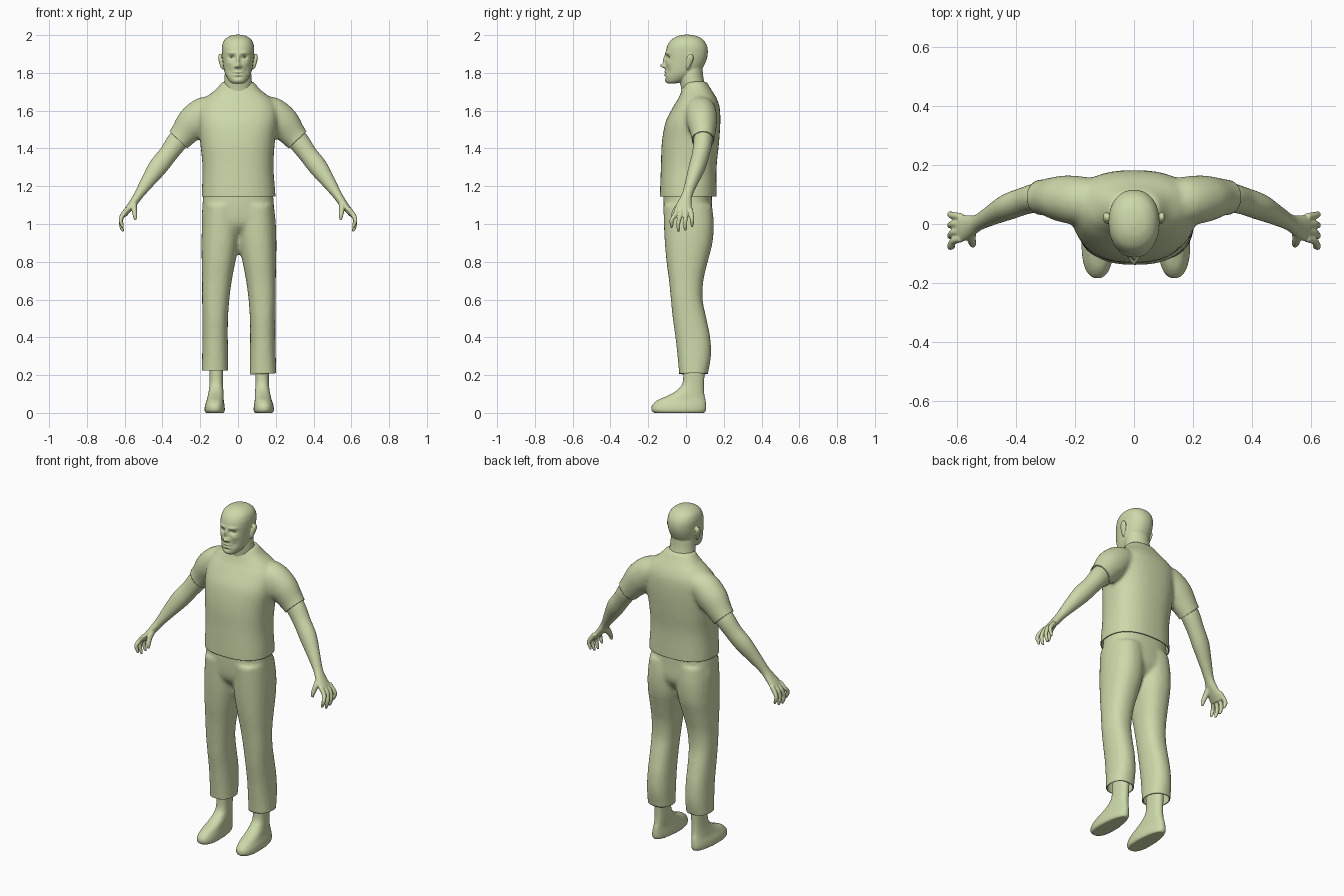
import bpy, bmesh, math
from mathutils import Vector

cube = bpy.data.objects.get("Cube")
if cube:
    bpy.data.objects.remove(cube, do_unlink=True)

mat = bpy.data.materials.new("pale_green_clay")
mat.use_nodes = True
colour = (0.61, 0.69, 0.40, 1)
mat.diffuse_color = colour
bsdf = next(n for n in mat.node_tree.nodes if n.type == 'BSDF_PRINCIPLED')
bsdf.inputs["Base Color"].default_value = colour
bsdf.inputs["Roughness"].default_value = 0.7


def spline(rows, steps=6):
    """Smoothly interpolate rows of numbers."""
    r = [Vector(q) for q in rows]
    r = [r[0]] + r + [r[-1]]
    out = []
    for a, b, c, d in zip(r, r[1:], r[2:], r[3:]):
        for i in range(steps):
            t = i / steps
            out.append(0.5 * (2 * b + (c - a) * t + (2 * a - 5 * b + 4 * c - d) * t ** 2
                              + (3 * b - a - 3 * c + d) * t ** 3))
    return out + [r[-1]]


def skin(bm, rings):
    loops = [[bm.verts.new(p) for p in ring] for ring in rings]
    n = len(loops[0])
    for a, b in zip(loops, loops[1:]):
        for i in range(n):
            j = (i + 1) % n
            bm.faces.new((a[i], a[j], b[j], b[i]))
    bm.faces.new(loops[0])
    bm.faces.new(loops[-1])


def unit_ring(p=2, n=40):
    for i in range(n):
        c, s = math.cos(math.tau * i / n), math.sin(math.tau * i / n)
        yield (math.copysign(abs(c) ** (2 / p), c), math.copysign(abs(s) ** (2 / p), s))


def loft(bm, rows, p=2, side=1, shift=0, taper=0):
    """Level rings; each row is x min, x max, y min, y max, z."""
    rings = []
    for x0, x1, y0, y1, z in spline(rows):
        rings.append([(side * ((x0 + x1) / 2 + (x1 - x0) / 2 * c * (1 - taper * (s + 1) / 2)) + shift,
                       (y0 + y1) / 2 + (y1 - y0) / 2 * s, z) for c, s in unit_ring(p)])
    skin(bm, rings)


def tube(bm, rows, side=1):
    """Rings across a path; each row is x, y, z, radius across, radius front to back."""
    pts = spline(rows)
    rings = []
    for i, q in enumerate(pts):
        d = Vector(pts[min(i + 1, len(pts) - 1)][:3]) - Vector(pts[max(i - 1, 0)][:3])
        d.normalize()
        v = Vector((0, 1, 0))
        v = (v - d * v.dot(d)).normalized()
        u = v.cross(d)
        ring = [Vector(q[:3]) + u * q[3] * c + v * q[4] * s for c, s in unit_ring(n=24)]
        rings.append([(side * k.x, k.y, k.z) for k in ring])
    skin(bm, rings)


def build(name, bm, voxel, smooth=4):
    """Fuse the overlapping forms of one part into a single smooth skin."""
    bmesh.ops.recalc_face_normals(bm, faces=bm.faces[:])
    me = bpy.data.meshes.new(name)
    bm.to_mesh(me)
    bm.free()
    ob = bpy.data.objects.new(name, me)
    bpy.context.collection.objects.link(ob)
    m = ob.modifiers.new("fuse", 'REMESH')
    m.mode, m.voxel_size = 'VOXEL', voxel
    m = ob.modifiers.new("relax", 'SMOOTH')
    m.factor, m.iterations = 0.5, smooth
    dg = bpy.context.evaluated_depsgraph_get()
    ob.data = bpy.data.meshes.new_from_object(ob.evaluated_get(dg))
    ob.modifiers.clear()
    ob.data.materials.clear()
    ob.data.materials.append(mat)
    ob.data.polygons.foreach_set("use_smooth", [True] * len(ob.data.polygons))
    return ob


def trim(ob, point, normal, region):
    """Cut an open hem, only touching faces inside the region."""
    bm = bmesh.new()
    bm.from_mesh(ob.data)
    faces = [f for f in bm.faces if region(f.calc_center_median())]
    edges = {e for f in faces for e in f.edges}
    verts = {v for f in faces for v in f.verts}
    bmesh.ops.bisect_plane(bm, geom=faces + list(edges) + list(verts),
                           plane_co=point, plane_no=normal, clear_outer=True)
    bm.to_mesh(ob.data)
    bm.free()


def cloth(ob):
    m = ob.modifiers.new("cloth thickness", 'SOLIDIFY')
    m.thickness, m.offset = 0.006, -1


# Shirt: torso and short sleeves
bm = bmesh.new()
loft(bm, [(-.192, .198, -.138, .162, 1.1), (-.192, .198, -.138, .162, 1.16),
          (-.188, .188, -.133, .162, 1.3), (-.2, .195, -.128, .175, 1.43),
          (-.21, .21, -.108, .182, 1.54), (-.205, .205, -.068, .178, 1.62),
          (-.17, .17, -.038, .16, 1.67), (-.12, .12, -.022, .135, 1.71),
          (-.082, .082, -.005, .108, 1.755)], p=2.4)
for s in (1, -1):
    tube(bm, [(.1, .075, 1.615, .05, .07), (.17, .078, 1.595, .082, .082),
              (.235, .085, 1.54, .088, .08), (.285, .09, 1.48, .074, .066),
              (.315, .09, 1.445, .067, .06), (.36, .088, 1.395, .067, .06)], s)
shirt = build("shirt", bm, .011, 7)
trim(shirt, (0, 0, 1.145), (0, 0, -1), lambda c: c.z < 1.25)
for s in (1, -1):
    trim(shirt, (s * .315, 0, 1.445), (s * .69, 0, -.72), lambda c: c.x * s > .222)
cloth(shirt)

# Trousers: hips and two legs
bm = bmesh.new()
loft(bm, [(-.18, .182, -.118, .135, 1.19), (-.188, .19, -.12, .138, 1.1),
          (-.19, .19, -.108, .138, 1.0), (-.15, .15, -.06, .1, .94)], p=2.4)
for s, dx in ((1, 0), (-1, .01)):
    loft(bm, [(.0, .19, -.12, .138, 1.1), (-.002, .2, -.117, .147, 1.0),
              (.006, .203, -.112, .14, .9), (.024, .202, -.103, .115, .8),
              (.043, .2, -.09, .092, .7), (.056, .2, -.08, .088, .6),
              (.063, .198, -.07, .108, .5), (.064, .198, -.056, .128, .4),
              (.063, .2, -.045, .132, .3), (.063, .203, -.036, .115, .2),
              (.063, .203, -.036, .11, .15)], p=2.3, side=s, shift=dx)
trousers = build("trousers", bm, .011)
trim(trousers, (0, 0, .2), (.05, 0, -1), lambda c: c.x > 0 and c.z < .4)
trim(trousers, (0, 0, .225), (0, 0, -1), lambda c: c.x < 0 and c.z < .4)
cloth(trousers)

# Bare feet and ankles
for s, dx, name in ((1, 0, "left_foot"), (-1, .013, "right_foot")):
    bm = bmesh.new()
    loft(bm, [(.082, .19, -.17, .098, 0), (.076, .197, -.183, .106, .014),
              (.078, .194, -.18, .107, .04), (.083, .184, -.15, .104, .068),
              (.084, .178, -.095, .098, .092), (.086, .172, -.048, .096, .12),
              (.088, .168, -.018, .096, .16), (.086, .168, -.015, .1, .25),
              (.084, .17, -.015, .1, .3)], p=2.3, side=s, shift=dx, taper=.25)
    build(name, bm, .006, 3)

# Arms with palm, four fingers and thumb
for s, name in ((1, "left_arm"), (-1, "right_arm")):
    bm = bmesh.new()
    tube(bm, [(.25, .088, 1.52, .05, .046), (.315, .09, 1.445, .056, .05),
              (.37, .078, 1.37, .05, .046), (.425, .058, 1.3, .05, .044),
              (.48, .03, 1.222, .037, .034), (.525, .006, 1.155, .025, .028),
              (.552, -.006, 1.115, .022, .036), (.583, -.014, 1.075, .018, .046),
              (.604, -.016, 1.045, .012, .044)], s)
    for i, drop in enumerate((.02, .0, .005, .025)):
        y = -.05 + i * .025
        tip = -.076 + i * .036
        tube(bm, [(.585, y, 1.08, .013, .012), (.61, y * 1.15, 1.048, .013, .012),
                  (.621, tip, 1.012 + drop / 2, .011, .011),
                  (.616, tip, .98 + drop, .010, .010),
                  (.608, tip, .96 + drop, .006, .006)], s)
    tube(bm, [(.548, -.012, 1.115, .016, .02), (.55, -.045, 1.085, .015, .018),
              (.546, -.066, 1.05, .012, .013), (.543, -.072, 1.022, .007, .008)], s)
    build(name, bm, .0045, 3)

# Head with neck and ears
bm = bmesh.new()
loft(bm, [(-.028, .028, -.098, -.055, 1.744), (-.046, .046, -.107, -.01, 1.756),
          (-.064, .064, -.11, .04, 1.785), (-.074, .074, -.11, .08, 1.815),
          (-.081, .081, -.109, .105, 1.86), (-.085, .085, -.108, .115, 1.9),
          (-.085, .085, -.1, .112, 1.94), (-.073, .073, -.08, .093, 1.973),
          (-.046, .046, -.046, .06, 1.994), (-.012, .012, -.01, .02, 2.002)], p=2.2)
loft(bm, [(-.085, .085, -.02, .115, 1.6), (-.078, .078, -.024, .11, 1.7),
          (-.072, .072, -.034, .093, 1.77), (-.068, .068, -.03, .088, 1.82),
          (-.06, .06, -.02, .085, 1.87)])
for s in (1, -1):
    tube(bm, [(.074, .008, 1.82, .006, .006), (.082, .01, 1.832, .010, .011),
              (.09, .017, 1.86, .011, .018), (.095, .023, 1.884, .010, .018),
              (.094, .024, 1.9, .006, .008)], s)
head = build("head", bm, .004, 3)

# Facial relief: x, z, width, height, outward push
relief = [(0, 1.838, .013, .012, .025), (0, 1.868, .009, .025, .013),
          (.014, 1.833, .007, .007, .009), (.033, 1.906, .024, .008, .006),
          (.032, 1.883, .017, .010, -.014), (.048, 1.852, .018, .014, .004),
          (.042, 1.81, .014, .018, -.005), (0, 1.804, .02, .005, .006),
          (0, 1.797, .025, .003, -.005), (0, 1.789, .017, .005, .006),
          (0, 1.776, .02, .005, -.004), (0, 1.757, .02, .011, .004)]
for v in head.data.vertices:
    x, y, z = v.co
    if y < -.035 and z > 1.74:
        fade = min(1, (-.035 - y) / .03)
        v.co.y -= fade * sum(a * math.exp(-((abs(x) - cx) / w) ** 2 - ((z - cz) / h) ** 2)
                             for cx, cz, w, h, a in relief)

# Eyes
for s, name in ((1, "left_eye"), (-1, "right_eye")):
    bpy.ops.mesh.primitive_uv_sphere_add(segments=24, ring_count=16, radius=1,
                                         location=(s * .033, -.078, 1.883))
    eye = bpy.context.object
    eye.name = name
    eye.scale = (.014, .014, .007)
    eye.data.materials.append(mat)
    bpy.ops.object.shade_smooth()
